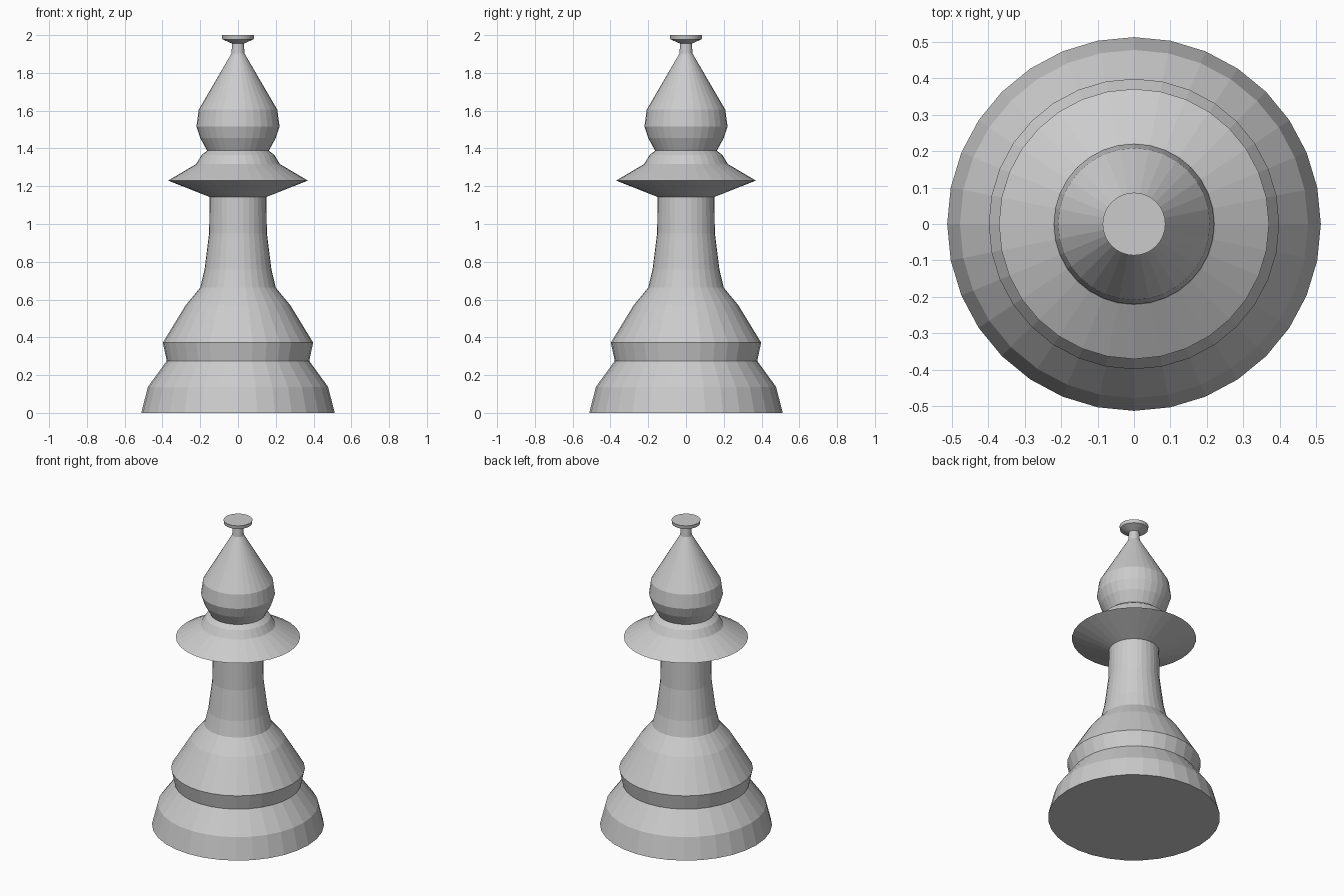
import bpy
import bmesh
from math import cos, sin, tau

SIDES = 32

cube = bpy.data.objects.get("Cube")
if cube:
    bpy.data.objects.remove(cube, do_unlink=True)

grey = bpy.data.materials.new("light grey")
grey.use_nodes = True
colour = (0.6, 0.6, 0.6, 1)
grey.diffuse_color = colour
grey.node_tree.nodes["Principled BSDF"].inputs["Base Color"].default_value = colour


def lathe(name, profile):
    """Turn a (radius, height) profile into a closed, flat-faced solid."""
    bm = bmesh.new()
    rings = [[bm.verts.new((r * cos(tau * i / SIDES), r * sin(tau * i / SIDES), z))
              for i in range(SIDES)] for r, z in profile]
    for low, high in zip(rings, rings[1:]):
        for i in range(SIDES):
            j = (i + 1) % SIDES
            bm.faces.new((low[i], low[j], high[j], high[i]))
    bm.faces.new(rings[0][::-1])
    bm.faces.new(rings[-1])
    mesh = bpy.data.meshes.new(name)
    bm.to_mesh(mesh)
    bm.free()
    mesh.materials.append(grey)
    obj = bpy.data.objects.new(name, mesh)
    bpy.context.collection.objects.link(obj)
    return obj


# Whole turned piece: foot, band, stem, collar, pointed head and finial
lathe("turned_chess_piece", [
    (0.512, 0), (0.477, 0.138), (0.377, 0.275), (0.398, 0.372),
    (0.277, 0.57), (0.2, 0.663), (0.177, 0.76), (0.153, 0.95), (0.15, 1.143),
    (0.37, 1.23), (0.222, 1.317), (0.193, 1.365), (0.163, 1.388),
    (0.2, 1.455), (0.22, 1.517), (0.208, 1.605),
    (0.035, 1.902), (0.031, 1.955), (0.083, 1.978), (0.086, 2.0),
])
